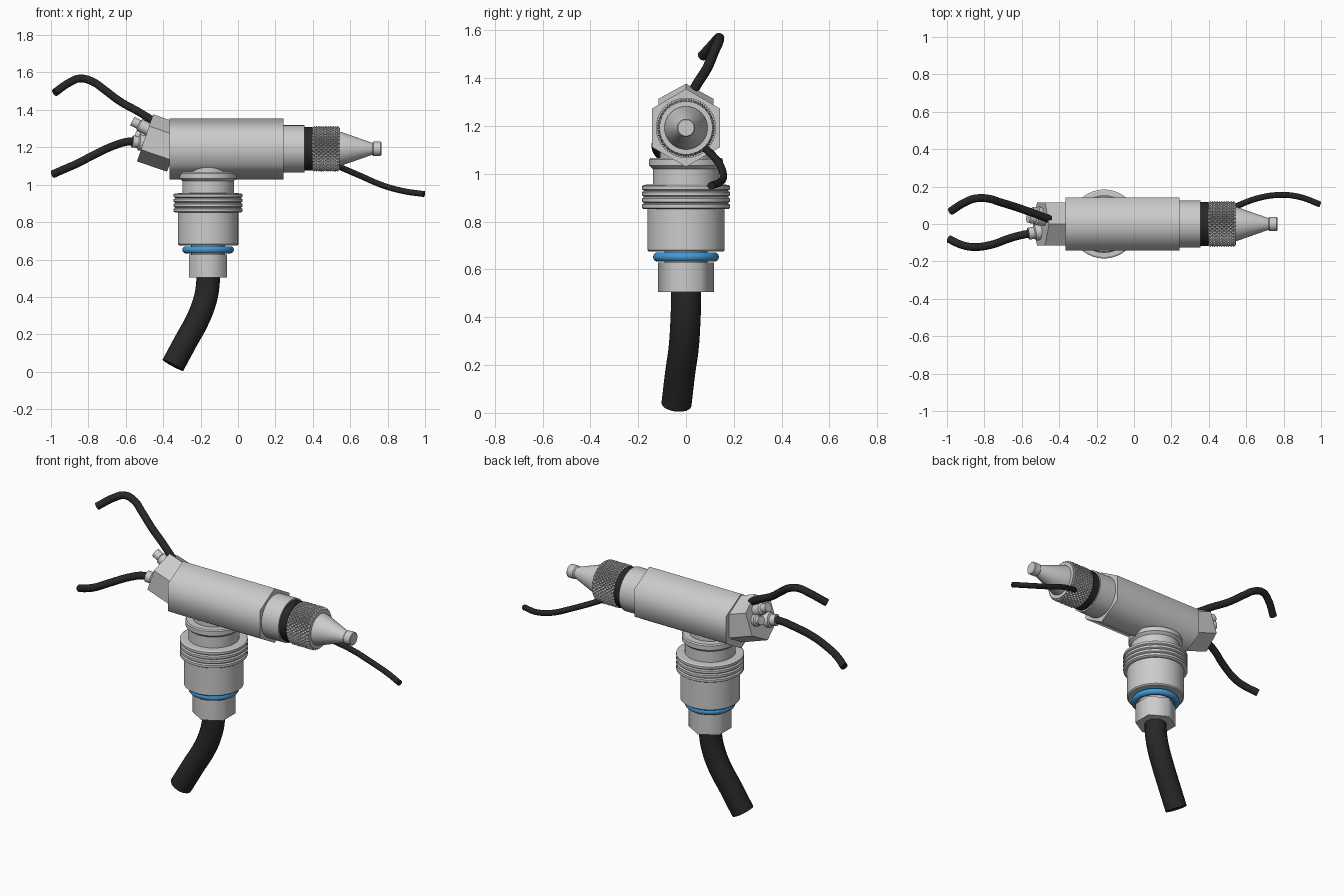
import bpy, bmesh
from math import cos, sin, pi, radians
from mathutils import Vector

if "Cube" in bpy.data.objects:
    bpy.data.objects.remove(bpy.data.objects["Cube"])


def material(name, rgb):
    m = bpy.data.materials.new(name)
    m.diffuse_color = (*rgb, 1)
    m.use_nodes = True
    m.node_tree.nodes["Principled BSDF"].inputs["Base Color"].default_value = m.diffuse_color
    return m


BLACK = material("black_rubber", (0.02, 0.02, 0.02))
BLUE = material("blue_seal", (0.05, 0.32, 0.70))


def finish(ob, mat=None, angle=30):
    bpy.ops.object.select_all(action='DESELECT')
    ob.select_set(True)
    bpy.context.view_layer.objects.active = ob
    if ob.type == 'CURVE':
        bpy.ops.object.convert(target='MESH')
        ob = bpy.context.object
    if mat:
        ob.data.materials.append(mat)
    if angle:
        bpy.ops.object.shade_smooth_by_angle(angle=radians(angle))
    return ob


def lathe(name, profile, origin, axis=(0, 0, 1), segs=64, phase=0.0,
          mat=None, angle=30, closed=False):
    """Spin (radius, distance) points about an axis through origin."""
    rot = Vector((0, 0, 1)).rotation_difference(Vector(axis).normalized())
    bm = bmesh.new()
    rings = []
    for r, t in profile:
        rings.append([bm.verts.new(rot @ Vector((r * cos(a), r * sin(a), t)) + Vector(origin))
                      for a in (phase + 2 * pi * i / segs for i in range(segs))])
    pairs = list(zip(rings, rings[1:] + rings[:1]))
    for lo, hi in pairs if closed else pairs[:-1]:
        for i in range(segs):
            j = (i + 1) % segs
            bm.faces.new((lo[i], lo[j], hi[j], hi[i]))
    if not closed:
        bm.faces.new(rings[0][::-1])
        bm.faces.new(rings[-1])
    bmesh.ops.recalc_face_normals(bm, faces=bm.faces)
    me = bpy.data.meshes.new(name)
    bm.to_mesh(me)
    bm.free()
    ob = bpy.data.objects.new(name, me)
    bpy.context.collection.objects.link(ob)
    return finish(ob, mat, angle)


def cable(name, pts, radius):
    cu = bpy.data.curves.new(name, 'CURVE')
    cu.dimensions = '3D'
    cu.bevel_depth = radius
    cu.bevel_resolution = 6
    cu.use_fill_caps = True
    sp = cu.splines.new('BEZIER')
    sp.resolution_u = 8
    sp.bezier_points.add(len(pts) - 1)
    for bp, p in zip(sp.bezier_points, pts):
        bp.co = p
        bp.handle_left_type = bp.handle_right_type = 'AUTO'
    ob = bpy.data.objects.new(name, cu)
    bpy.context.collection.objects.link(ob)
    return finish(ob, BLACK, 50)


ZC = 1.192                      # height of the horizontal axis
X = (1, 0, 0)
A = (0, 0, ZC)

# Horizontal hexagonal body, softly shaded
lathe("main_body", [(0.163, -0.365), (0.163, 0.243)], A, X, segs=6, angle=65)

# Right end: collar, black washer, cone nozzle
lathe("end_collar", [(0.126, 0.23), (0.126, 0.355)], A, X)
lathe("black_washer", [(0.117, 0.35), (0.117, 0.397)], A, X, mat=BLACK)
lathe("cone_nozzle", [(0.09, 0.53), (0.09, 0.552), (0.032, 0.718), (0.038, 0.724),
                      (0.038, 0.762), (0.034, 0.766)], A, X)


# Knurled grip: diamond pyramids around a sleeve
def knurled_grip(x0, x1, rows, segs):
    bm = bmesh.new()
    grid = []
    for j in range(rows + 1):
        row = []
        for i in range(segs):
            r = 0.111 if (i + j) % 2 or j in (0, rows) else 0.123
            a = 2 * pi * i / segs
            row.append(bm.verts.new((x0 + (x1 - x0) * j / rows, r * cos(a), ZC + r * sin(a))))
        grid.append(row)
    for j in range(rows):
        for i in range(segs):
            k = (i + 1) % segs
            a, b, c, d = grid[j][i], grid[j][k], grid[j + 1][k], grid[j + 1][i]
            tris = ((a, b, d), (b, c, d)) if (i + j) % 2 == 0 else ((a, b, c), (a, c, d))
            for t in tris:
                bm.faces.new(t)
    bm.faces.new(grid[0])
    bm.faces.new(grid[-1])
    bmesh.ops.recalc_face_normals(bm, faces=bm.faces)
    me = bpy.data.meshes.new("knurled_grip")
    bm.to_mesh(me)
    bm.free()
    bpy.context.collection.objects.link(bpy.data.objects.new("knurled_grip", me))


knurled_grip(0.395, 0.545, 12, 72)

# Left end: tilted hex nut with three stub glands
lathe("tilted_nut", [(0.133, -0.02), (0.133, 0.15)], (-0.355, 0, 1.202),
      (-0.946, 0, 0.324), segs=6)
glands = [((-0.475, 0.025, 1.295), (-0.09, 0.005, 0.045), 0.034),
          ((-0.485, -0.04, 1.22), (-0.08, -0.012, 0.012), 0.043),
          ((-0.485, 0.055, 1.25), (-0.06, 0.012, 0.02), 0.033)]
for n, (p, d, r) in enumerate(glands):
    L = Vector(d).length
    lathe(f"wire_gland_{n + 1}", [(r, -0.02), (r, L * 0.55), (r * 0.75, L * 0.62),
                                  (r * 0.75, L)], p, d, segs=24)

# Vertical connector below the body
C = (-0.16, 0, 0)
lathe("neck", [(0.138, 0.94), (0.138, 1.02), (0.154, 1.034), (0.154, 1.06),
               (0.148, 1.067), (0.11, 1.067), (0.11, 1.16)], C)
collar = [(0.15, 0.852)]
for z in (0.852, 0.878, 0.904, 0.93):
    collar += [(0.176, z), (0.184, z + 0.005), (0.184, z + 0.019), (0.176, z + 0.024)]
lathe("ridged_collar", collar + [(0.14, 0.955)], C)
lathe("lower_housing", [(0.155, 0.675), (0.162, 0.682), (0.162, 0.86)], C)
lathe("inner_core", [(0.09, 0.60), (0.09, 0.70)], C)
lathe("blue_ring", [(0.119 + 0.019 * cos(2 * pi * i / 16), 0.652 + 0.019 * sin(2 * pi * i / 16))
                    for i in range(16)], C, mat=BLUE, closed=True)
lathe("cable_nut", [(0.117, 0.505), (0.117, 0.628)], C, segs=6, phase=pi / 6, angle=65)

# Main cable and thin wires
cable("main_cable", [(-0.16, 0, 0.56), (-0.162, 0, 0.46), (-0.18, -0.003, 0.37),
                     (-0.22, -0.01, 0.27), (-0.275, -0.024, 0.17), (-0.348, -0.04, 0.035)], 0.063)
cable("upper_wire", [(-0.45, 0.025, 1.34), (-0.53, 0.055, 1.389), (-0.63, 0.09, 1.445),
                     (-0.72, 0.118, 1.512), (-0.775, 0.135, 1.55), (-0.845, 0.137, 1.568),
                     (-0.90, 0.118, 1.547), (-0.98, 0.068, 1.492)], 0.021)
cable("lower_wire", [(-0.53, -0.047, 1.23), (-0.59, -0.057, 1.23), (-0.66, -0.075, 1.21),
                     (-0.76, -0.11, 1.165), (-0.86, -0.123, 1.113), (-0.92, -0.112, 1.087),
                     (-0.99, -0.08, 1.056)], 0.021)
cable("right_wire", [(0.50, 0.07, 1.115), (0.56, 0.1, 1.088), (0.66, 0.137, 1.045),
                     (0.77, 0.155, 0.998), (0.88, 0.146, 0.967), (0.995, 0.105, 0.95)], 0.016)
